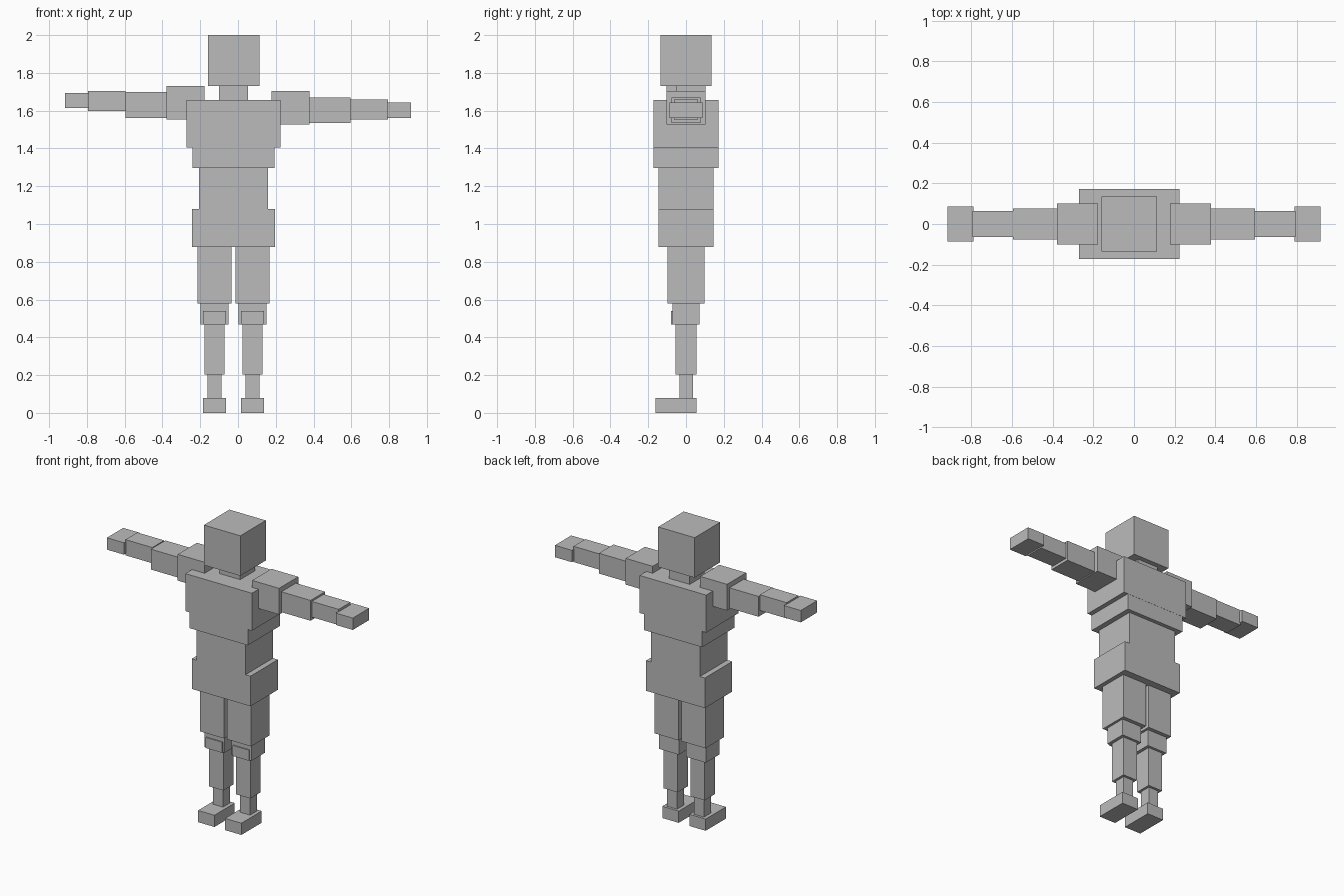
import bpy
from mathutils import Vector

grey = bpy.data.materials.new("plain_grey")
grey.diffuse_color = (0.5, 0.5, 0.5, 1)

BODY_X = -0.0235  # body and legs mirror about this line


def box(name, x0, x1, y0, y1, z0, z1):
    """Axis-aligned block given by its extents."""
    lo, hi = Vector((x0, y0, z0)), Vector((x1, y1, z1))
    bpy.ops.mesh.primitive_cube_add(size=1, location=(lo + hi) / 2)
    ob = bpy.context.object
    ob.name = name
    ob.scale = hi - lo
    bpy.ops.object.transform_apply(location=False, rotation=False, scale=True)
    ob.data.materials.append(grey)
    return ob


# Head, neck and torso: half width, y range, z range
for name, w, y0, y1, z0, z1 in [
    ("head", 0.136, -0.136, 0.136, 1.73, 2.0),
    ("neck", 0.077, -0.053, 0.104, 1.62, 1.73),
    ("chest", 0.248, -0.173, 0.173, 1.404, 1.657),
    ("ribs", 0.217, -0.172, 0.172, 1.297, 1.404),
    ("waist", 0.182, -0.146, 0.146, 1.08, 1.297),
    ("hips", 0.219, -0.146, 0.146, 0.877, 1.08),
]:
    box(name, BODY_X - w, BODY_X + w, y0, y1, z0, z1)

# Legs: half width, y range, z range
for side, sign in (("left", 1), ("right", -1)):
    cx = BODY_X + sign * 0.1005
    for name, w, y0, y1, z0, z1 in [
        ("thigh", 0.09, -0.098, 0.098, 0.58, 0.877),
        ("knee", 0.074, -0.072, 0.072, 0.469, 0.58),
        ("knee_pad", 0.061, -0.08, -0.05, 0.469, 0.54),
        ("shin", 0.053, -0.055, 0.055, 0.203, 0.469),
        ("ankle", 0.037, -0.035, 0.038, 0.079, 0.203),
        ("foot", 0.061, -0.161, 0.055, 0.0, 0.079),
    ]:
        box(f"{side}_{name}", cx - w, cx + w, y0, y1, z0, z1)

# Arms: inner and outer x, half depth, z range, lift of the raised arm
for name, xa, xb, d, z0, z1, lift in [
    ("shoulder", 0.177, 0.378, 0.102, 1.527, 1.704, 0.027),
    ("upper_arm", 0.378, 0.595, 0.077, 1.534, 1.671, 0.027),
    ("forearm", 0.595, 0.795, 0.063, 1.553, 1.659, 0.045),
    ("hand", 0.79, 0.917, 0.087, 1.562, 1.642, 0.051),
]:
    box("left_" + name, xa, xb, -d, d, z0, z1)
    box("right_" + name, -xb, -xa, -d, d, z0 + lift, z1 + lift)
